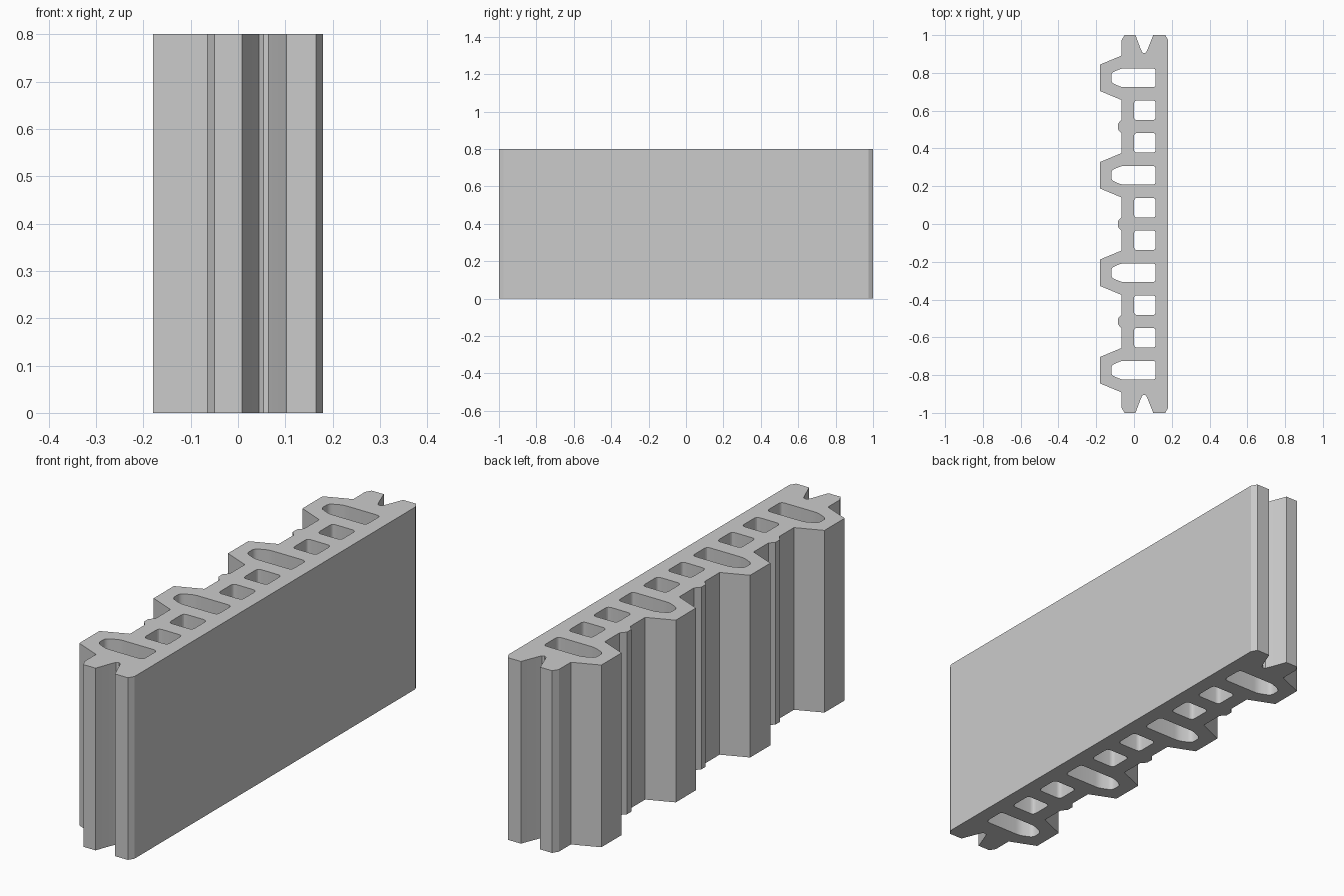
import bpy, bmesh
from mathutils import Vector

if "Cube" in bpy.data.objects:
    bpy.data.objects.remove(bpy.data.objects["Cube"])

HEIGHT = 0.8
PITCH = 0.516


def rounded(points, radius, steps=4):
    """Replace each corner with a small arc-like bend."""
    out = []
    n = len(points)
    for i in range(n):
        p = Vector(points[i])
        a, b = Vector(points[i - 1]) - p, Vector(points[(i + 1) % n]) - p
        r = min(radius, a.length * 0.45, b.length * 0.45)
        start, end = p + a.normalized() * r, p + b.normalized() * r
        for k in range(steps + 1):
            t = k / steps
            out.append(start * (1 - t) ** 2 + p * 2 * t * (1 - t) + end * t ** 2)
    return out


# End tongues and groove, from the flat face to the ribbed face
groove = [(0.102, 1.0), (0.072, 0.925), (0.064, 0.908), (0.054, 0.904),
          (0.044, 0.908), (0.036, 0.925), (0.008, 1.0)]
end = [(0.18, 0.975), (0.165, 1.0)] + groove + [(-0.05, 1.0), (-0.065, 0.975)]

# Ribbed face: large ribs alternating with small teeth
ribs = []
for i in range(4):
    c = (1.5 - i) * PITCH
    ribs += [(-0.065, c + 0.118), (-0.18, c + 0.07),
             (-0.18, c - 0.07), (-0.065, c - 0.118)]
    if i < 3:
        t = c - PITCH / 2
        ribs += [(-0.065, t + 0.038), (-0.085, t + 0.015),
                 (-0.085, t - 0.015), (-0.065, t - 0.038)]

outline = end + ribs + [(x, -y) for x, y in reversed(end)]

# Through holes: a long cavity behind each rib, two square cells behind each tooth
holes = []
for i in range(4):
    c = (1.5 - i) * PITCH
    holes.append(rounded([(0.115, c + 0.05), (-0.065, c + 0.05), (-0.12, c + 0.026),
                          (-0.12, c - 0.026), (-0.065, c - 0.05), (0.115, c - 0.05)], 0.018))
for i in range(3):
    for side in (-1, 1):
        c = (1 - i) * PITCH + side * 0.086
        holes.append(rounded([(0, c - 0.052), (0.115, c - 0.052),
                              (0.115, c + 0.052), (0, c + 0.052)], 0.018))

# Filled profile extruded upward
curve = bpy.data.curves.new("wall_block_profile", 'CURVE')
curve.dimensions = '2D'
curve.fill_mode = 'BOTH'
curve.extrude = HEIGHT / 2
for loop in [outline] + holes:
    spline = curve.splines.new('POLY')
    spline.points.add(len(loop) - 1)
    for point, (x, y) in zip(spline.points, loop):
        point.co = (x, y, 0, 1)
    spline.use_cyclic_u = True

block = bpy.data.objects.new("wall_block", curve)
bpy.context.collection.objects.link(block)
bpy.context.view_layer.objects.active = block
block.select_set(True)
bpy.ops.object.convert(target='MESH')
block = bpy.context.object
block.name = "wall_block"

# Weld caps to walls and stand the block on the ground
bm = bmesh.new()
bm.from_mesh(block.data)
bmesh.ops.translate(bm, verts=bm.verts, vec=(0, 0, HEIGHT / 2))
bmesh.ops.remove_doubles(bm, verts=bm.verts, dist=0.0001)
bmesh.ops.recalc_face_normals(bm, faces=bm.faces)
bm.to_mesh(block.data)
bm.free()
bpy.ops.object.shade_smooth_by_angle(angle=0.44)
